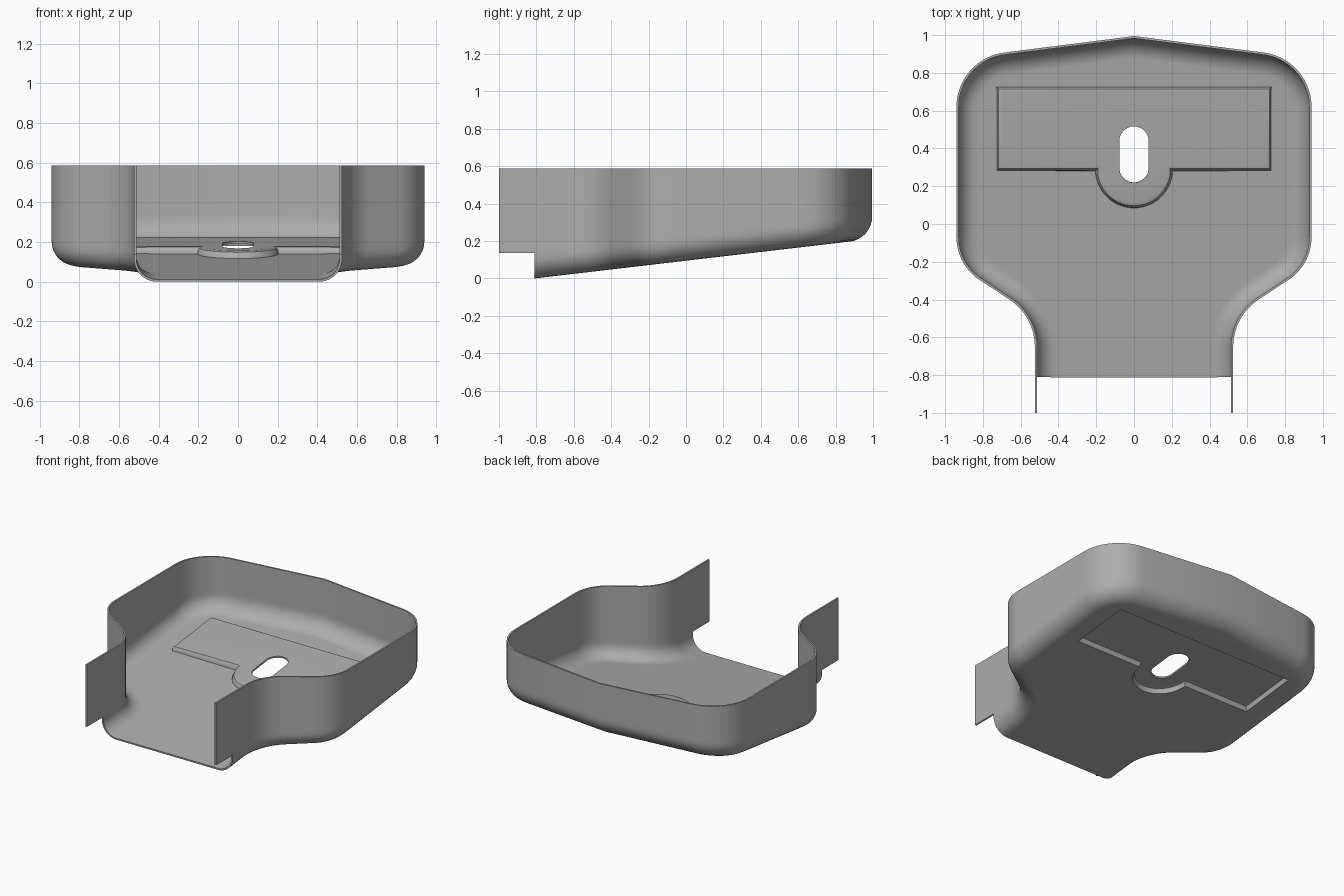
import bpy, bmesh
from math import sin, cos, radians
from mathutils import Vector

cube = bpy.data.objects.get("Cube")
if cube:
    bpy.data.objects.remove(cube)

FRONT, TOP, NOTCH = -0.81, 0.587, 0.137
FILLET, WALL, SLOPE = 0.115, 0.012, 0.117


def floor_z(y):
    return SLOPE * (y - FRONT)


def arc(cx, cy, r, a0, a1, steps):
    angles = [radians(a0 + (a1 - a0) * i / steps) for i in range(steps + 1)]
    return [Vector((cx + r * cos(a), cy + r * sin(a))) for a in angles]


def offset(path, d, closed):
    """Shift a counter-clockwise path inward with mitred corners."""
    n, out = len(path), []
    for i, p in enumerate(path):
        normals = []
        for a, b in ((i - 1, i), (i, i + 1)):
            if closed or (a >= 0 and b < n):
                e = (path[b % n] - path[a % n]).normalized()
                normals.append(Vector((-e.y, e.x)))
        m = normals[0] + normals[-1]
        out.append(p + m * d / (1 + normals[0].dot(normals[-1])))
    return out


bm = bmesh.new()


def ring(path, height):
    return [bm.verts.new((p.x, p.y, floor_z(p.y) + height)) for p in path]


def bridge(a, b, closed):
    n = len(a)
    for i in range(n if closed else n - 1):
        j = (i + 1) % n
        bm.faces.new((a[i], a[j], b[j], b[i]))


def loop_edges(verts):
    edges = []
    for a, b in zip(verts, verts[1:] + verts[:1]):
        edges.append(bm.edges.get((a, b)) or bm.edges.new((a, b)))
    return edges


def fill(outer, inner):
    bmesh.ops.triangle_fill(bm, use_beauty=True, normal=(0, -SLOPE, 1),
                            edges=loop_edges(outer) + loop_edges(inner))


# Tray outline: waisted neck, shoulders, rounded corners and a shallow peak
half = [Vector((0.525, FRONT))]
half += arc(0.825, -0.65, 0.3, 180, 120, 14)
half += arc(0.67, -0.07, 0.27, -60, 0, 14)
half += arc(0.65, 0.62, 0.29, 0, 83.5, 18)
outline = half + [Vector((0, 0.995))] + [Vector((-p.x, p.y)) for p in reversed(half)]

# Rounded bottom edge and upright wall
rings = []
for i in range(9):
    a = radians(90 * i / 8)
    path = offset(outline, FILLET * (1 - sin(a)), False)
    rings.append(ring(path, FILLET * (1 - cos(a))))
rings.append(ring(outline, NOTCH))
rings.append([bm.verts.new((p.x, p.y, TOP)) for p in outline])
for a, b in zip(rings, rings[1:]):
    bridge(a, b, False)

# Side tabs reaching forward past the floor
for end in (0, -1):
    low, high = rings[-2][end], rings[-1][end]
    tips = [bm.verts.new((v.co.x, -1, v.co.z)) for v in (high, low)]
    bm.faces.new([low, high] + tips)

# Raised pad: a rectangle with a half-round lobe at the front
pad = [Vector(c) for c in ((0.72, 0.29), (0.72, 0.72), (-0.72, 0.72), (-0.72, 0.29))]
pad += arc(0, 0.29, 0.195, 180, 360, 28)
pad_rings = [ring(offset(pad, d, True), h)
             for d, h in ((0, 0), (0.004, 0.022), (0.01, 0.032), (0.022, 0.036))]
for a, b in zip(pad_rings, pad_rings[1:]):
    bridge(a, b, True)

# Slot through the pad
slot = arc(0, 0.44, 0.078, 0, 180, 16) + arc(0, 0.298, 0.078, 180, 360, 16)
fill(rings[0], pad_rings[0])
fill(pad_rings[-1], ring(slot, 0.036))

# Consistent outward normals, so the shell thickens to the inside
bmesh.ops.recalc_face_normals(bm, faces=bm.faces)
bm.normal_update()
lowest = min(bm.faces, key=lambda f: f.calc_center_median().z)
if lowest.normal.z > 0:
    bmesh.ops.reverse_faces(bm, faces=bm.faces)

mesh = bpy.data.meshes.new("tray_shell")
bm.to_mesh(mesh)
bm.free()
tray = bpy.data.objects.new("tray_shell", mesh)
bpy.context.collection.objects.link(tray)

grey = bpy.data.materials.new("plain_grey")
grey.use_nodes = True
colour = (0.42, 0.42, 0.42, 1)
grey.diffuse_color = colour
grey.node_tree.nodes["Principled BSDF"].inputs["Base Color"].default_value = colour
mesh.materials.append(grey)

# Sheet thickness and smooth shading
bpy.ops.object.select_all(action='DESELECT')
tray.select_set(True)
bpy.context.view_layer.objects.active = tray
solid = tray.modifiers.new("thickness", 'SOLIDIFY')
solid.thickness = WALL
solid.offset = -1
solid.use_even_offset = True
bpy.ops.object.modifier_apply(modifier=solid.name)
bpy.ops.object.shade_smooth_by_angle(angle=radians(35))
weighted = tray.modifiers.new("clean_normals", 'WEIGHTED_NORMAL')
weighted.keep_sharp = True
